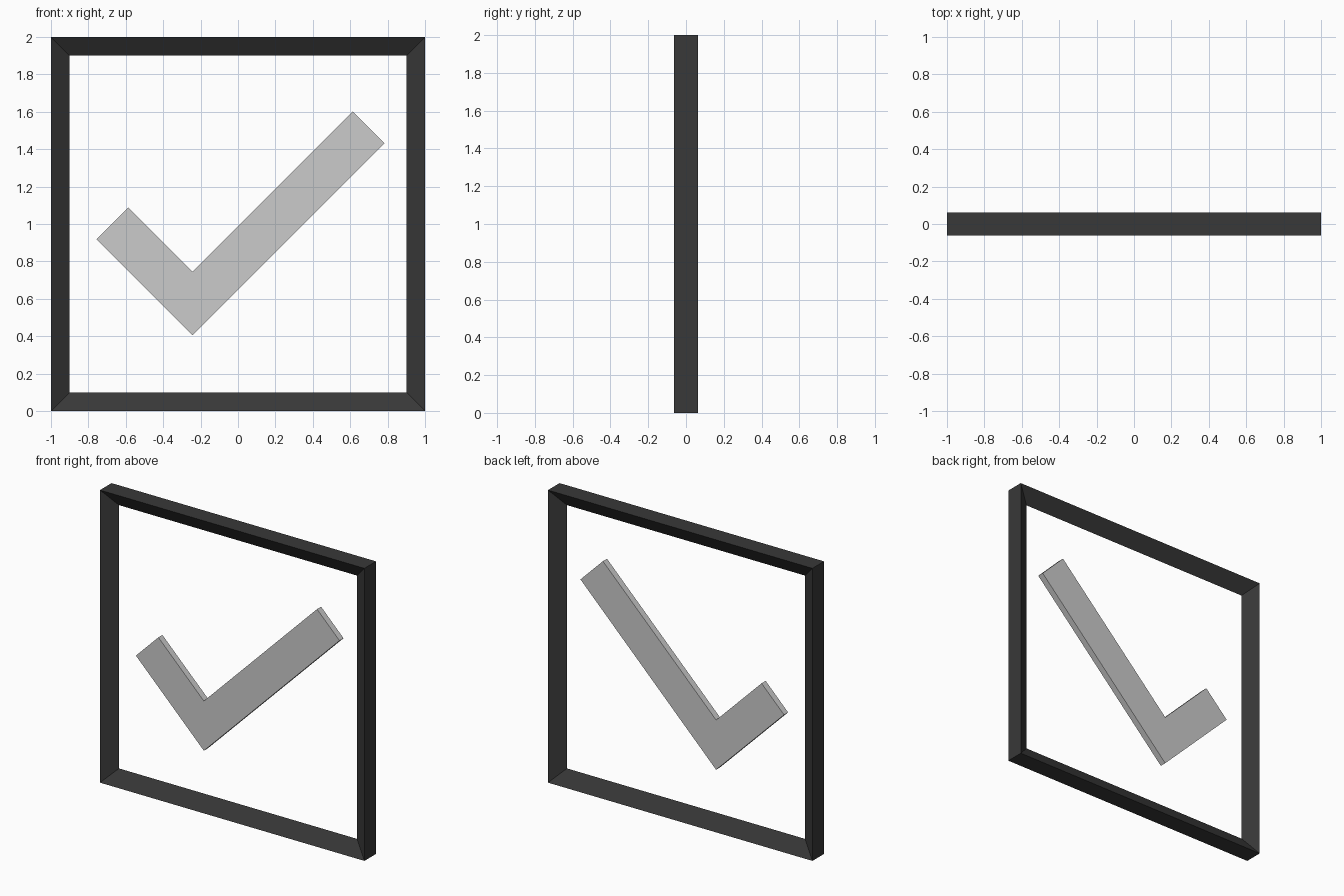
import bpy, bmesh

if "Cube" in bpy.data.objects:
    bpy.data.objects.remove(bpy.data.objects["Cube"])


def finish(name, bm, color=None):
    """Turn a bmesh into a named, flat-shaded object."""
    bmesh.ops.recalc_face_normals(bm, faces=bm.faces)
    mesh = bpy.data.meshes.new(name)
    bm.to_mesh(mesh)
    bm.free()
    obj = bpy.data.objects.new(name, mesh)
    bpy.context.collection.objects.link(obj)
    if color:
        mat = bpy.data.materials.new(name + "_color")
        mat.diffuse_color = color
        mat.use_nodes = True
        mat.node_tree.nodes["Principled BSDF"].inputs["Base Color"].default_value = mat.diffuse_color
        mesh.materials.append(mat)
    return obj


# Square frame: triangular section swept round four mitred corners,
# thick at the outside and coming to an edge on the inside
section = [(1.0, -0.0625), (1.0, 0.0625), (0.9, 0.0)]   # (half width, y)
corners = [(-1, -1), (1, -1), (1, 1), (-1, 1)]
bm = bmesh.new()
rings = [[bm.verts.new((sx * r, y, 1 + sz * r)) for r, y in section]
         for sx, sz in corners]
for i in range(4):
    a, b = rings[i], rings[(i + 1) % 4]
    for j in range(3):
        k = (j + 1) % 3
        bm.faces.new((a[j], b[j], b[k], a[k]))
finish("square_frame", bm, (0.04, 0.04, 0.04, 1))

# Check mark: flat outline extruded through its thickness
half = 0.022
outline = [(-0.243, 0.405), (0.783, 1.432), (0.613, 1.602),
           (-0.243, 0.745), (-0.587, 1.088), (-0.757, 0.918)]
bm = bmesh.new()
face = bm.faces.new([bm.verts.new((x, -half, z)) for x, z in outline])
new = bmesh.ops.extrude_face_region(bm, geom=[face])["geom"]
bmesh.ops.translate(bm, vec=(0, 2 * half, 0),
                    verts=[v for v in new if isinstance(v, bmesh.types.BMVert)])
finish("check_mark", bm)
